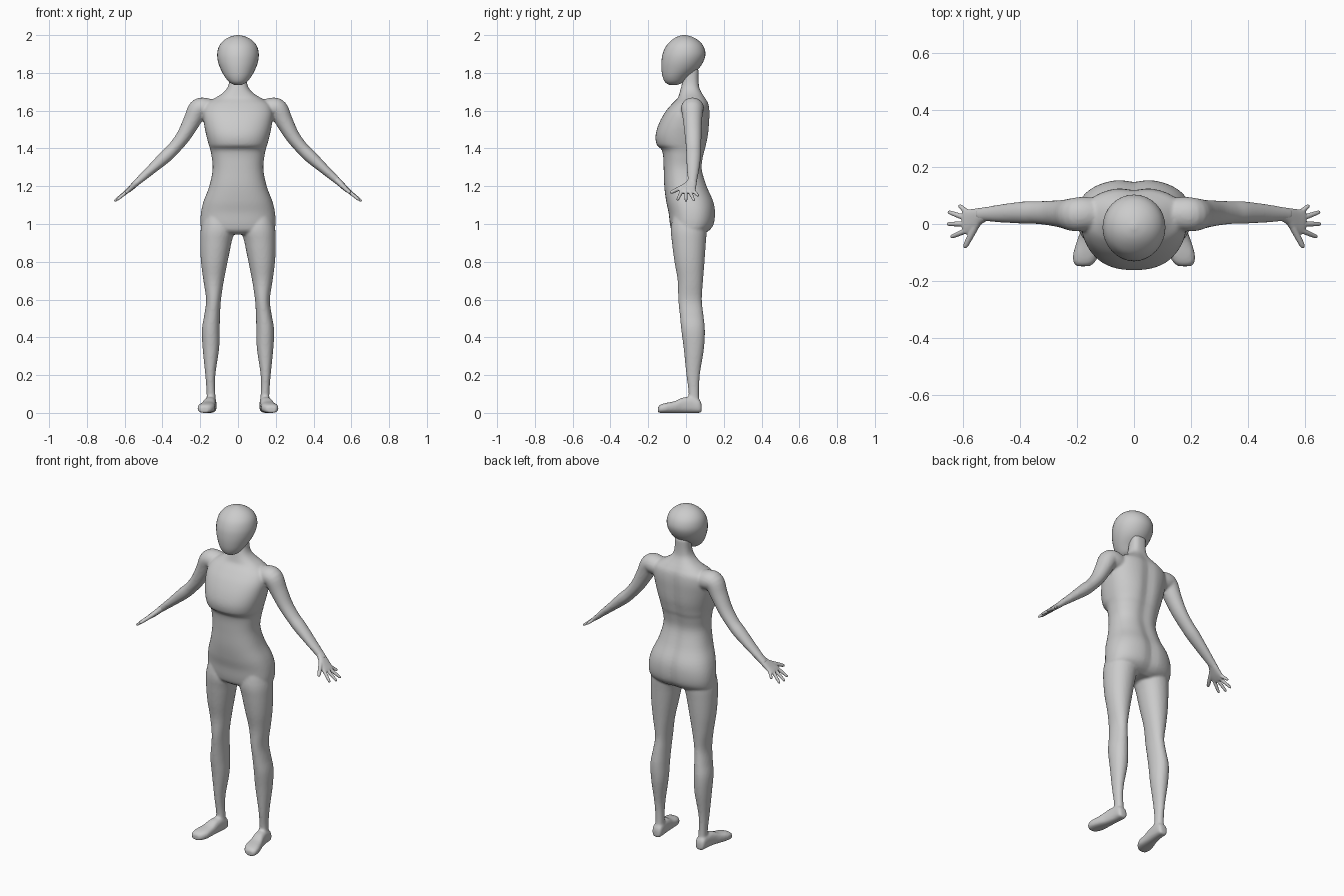
import bpy, bmesh, math
from mathutils import Vector

X, Y, Z = Vector((1, 0, 0)), Vector((0, 1, 0)), Vector((0, 0, 1))


def smooth_path(pts, n):
    """Catmull-Rom interpolation through station tuples."""
    out = []
    for i in range(len(pts) - 1):
        p0, p1, p2, p3 = pts[max(i - 1, 0)], pts[i], pts[i + 1], pts[min(i + 2, len(pts) - 1)]
        for k in range(n):
            t = k / n
            out.append(tuple(
                0.5 * (2 * b + (c - a) * t + (2 * a - 5 * b + 4 * c - d) * t * t
                       + (3 * b - a - 3 * c + d) * t ** 3)
                for a, b, c, d in zip(p0, p1, p2, p3)))
    return out + [tuple(pts[-1])]


def loft(bm, stations, u, v=None, power=1.0, groove=0.0, sides=32, n=4):
    """Skin rounded sections; station = centre x, y, z, half size along u, along v."""
    path = smooth_path(stations, n)
    rings = []
    for i, (cx, cy, cz, a, b) in enumerate(path):
        uu, vv = u, v
        if v is None:
            tan = Vector(path[min(i + 1, len(path) - 1)][:3]) - Vector(path[max(i - 1, 0)][:3])
            uu = (u - tan * (u.dot(tan) / tan.length_squared)).normalized()
            vv = tan.cross(uu).normalized()
        ring = []
        for k in range(sides):
            t = 2 * math.pi * k / sides
            c, s = math.cos(t), math.sin(t)
            p = a * math.copysign(abs(c) ** power, c)
            q = b * math.copysign(abs(s) ** power, s)
            if q > 0:
                q -= groove * b * math.exp(-(p / 0.035) ** 2)
            ring.append(bm.verts.new(Vector((cx, cy, cz)) + uu * p + vv * q))
        rings.append(ring)
    for r0, r1 in zip(rings, rings[1:]):
        for k in range(sides):
            j = (k + 1) % sides
            bm.faces.new((r0[k], r0[j], r1[j], r1[k]))
    bm.faces.new(rings[0][::-1])
    bm.faces.new(rings[-1])


def upright(rows):
    """(z, x0, x1, y0, y1) rows to stations."""
    return [((a + b) / 2, (c + d) / 2, z, (b - a) / 2, (d - c) / 2) for z, a, b, c, d in rows]


def flip(stations, s):
    return [(st[0] * s,) + tuple(st[1:]) for st in stations]


def finish(bm, name, voxel=None, iterations=0):
    bmesh.ops.recalc_face_normals(bm, faces=bm.faces[:])
    for f in bm.faces:
        f.smooth = True
    me = bpy.data.meshes.new(name)
    bm.to_mesh(me)
    bm.free()
    ob = bpy.data.objects.new(name, me)
    bpy.context.collection.objects.link(ob)
    if voxel:
        m = ob.modifiers.new("fuse", 'REMESH')
        m.mode, m.voxel_size, m.use_smooth_shade = 'VOXEL', voxel, True
        m = ob.modifiers.new("soften", 'SMOOTH')
        m.factor, m.iterations = 0.5, iterations
    return ob


# head: plain egg
bm = bmesh.new()
loft(bm, upright([(z, -w, w, f, b) for z, w, f, b in [
    (1.735, .015, -.085, -.05), (1.75, .045, -.11, -.015), (1.78, .07, -.124, .018),
    (1.82, .092, -.13, .065), (1.86, .106, -.13, .092), (1.90, .11, -.124, .103),
    (1.94, .101, -.107, .093), (1.97, .078, -.08, .068), (1.99, .045, -.05, .035),
    (2.0, .008, -.018, .0)]]), X, Y)
finish(bm, "head")

# body: torso with neck, then limbs, fused into one skin
bm = bmesh.new()
torso = [(.945, .10, -.05, .09), (.965, .185, -.075, .125), (1.0, .198, -.085, .150),
         (1.06, .196, -.092, .157), (1.12, .182, -.105, .148), (1.2, .152, -.115, .114),
         (1.29, .134, -.118, .088), (1.36, .14, -.121, .095), (1.395, .147, -.130, .105),
         (1.42, .155, -.155, .111), (1.47, .168, -.161, .121), (1.53, .180, -.144, .126),
         (1.59, .185, -.112, .128), (1.635, .17, -.075, .122), (1.665, .125, -.045, .106),
         (1.69, .085, -.035, .09), (1.72, .057, -.027, .075), (1.76, .046, -.018, .07),
         (1.82, .045, -.01, .07)]
loft(bm, upright([(z, -w, w, f, b) for z, w, f, b in torso]), X, Y, 0.85, 0.08, sides=64)

leg = upright([(1.08, .06, .17, -.06, .10), (.98, .02, .196, -.08, .11),
               (.9, .035, .2, -.074, .105), (.8, .055, .196, -.061, .098),
               (.7, .075, .183, -.044, .09), (.6, .09, .169, -.041, .084),
               (.52, .095, .178, -.033, .092), (.44, .097, .191, -.025, .1),
               (.34, .1, .187, -.012, .095), (.2, .12, .173, .002, .073),
               (.1, .12, .166, .014, .069), (.04, .115, .168, .0, .075)])
foot = [(x, y, h / 2, w, h / 2) for y, x, w, h in [
    (.083, .143, .018, .045), (.07, .143, .029, .07), (.03, .145, .031, .085),
    (-.02, .152, .034, .08), (-.06, .16, .04, .062), (-.105, .168, .045, .053),
    (-.135, .175, .037, .044), (-.148, .178, .022, .032)]]
arm = [(.12, .035, 1.60, .055, .05), (.175, .035, 1.613, .06, .055),
       (.212, .033, 1.607, .058, .053), (.245, .035, 1.543, .05, .046),
       (.29, .038, 1.463, .044, .038), (.34, .04, 1.40, .04, .034),
       (.386, .04, 1.355, .039, .034), (.465, .037, 1.283, .032, .025),
       (.525, .034, 1.23, .025, .019), (.545, .03, 1.213, .026, .017)]
for s in (1, -1):
    loft(bm, flip(leg, s), X, Y, 0.95)
    loft(bm, flip(foot, s), X, Z, 0.75)
    loft(bm, flip(arm, s), Y)
finish(bm, "body", 0.007, 4)

# hands: flat palm, four spread fingers and a thumb
palm = [(.52, .034, 1.235, .023, .017), (.545, .026, 1.211, .03, .016),
        (.57, .012, 1.188, .042, .014), (.592, .006, 1.17, .043, .011),
        (.600, .005, 1.163, .036, .007)]
fingers = [((.578, .035, 1.18), (.613, .066, 1.148)), ((.588, .02, 1.173), (.652, .043, 1.122)),
           ((.59, 0, 1.172), (.655, 0, 1.12)), ((.585, -.022, 1.175), (.642, -.046, 1.126)),
           ((.548, .005, 1.207), (.594, -.084, 1.165))]
for s, name in ((1, "left_hand"), (-1, "right_hand")):
    bm = bmesh.new()
    loft(bm, flip(palm, s), Y, power=0.85)
    for k, (a, b) in enumerate(fingers):
        a, b = Vector(a), Vector(b)
        side = X if k == 4 else Y
        fat = 1.3 if k == 4 else 1.0
        rows = [tuple(a.lerp(b, t)) + (r * fat, r * fat)
                for t, r in ((0, .010), (.3, .0095), (.6, .0085), (.9, .007), (1, .003))]
        loft(bm, flip(rows, s), side, sides=12)
    finish(bm, name, 0.003, 3)
